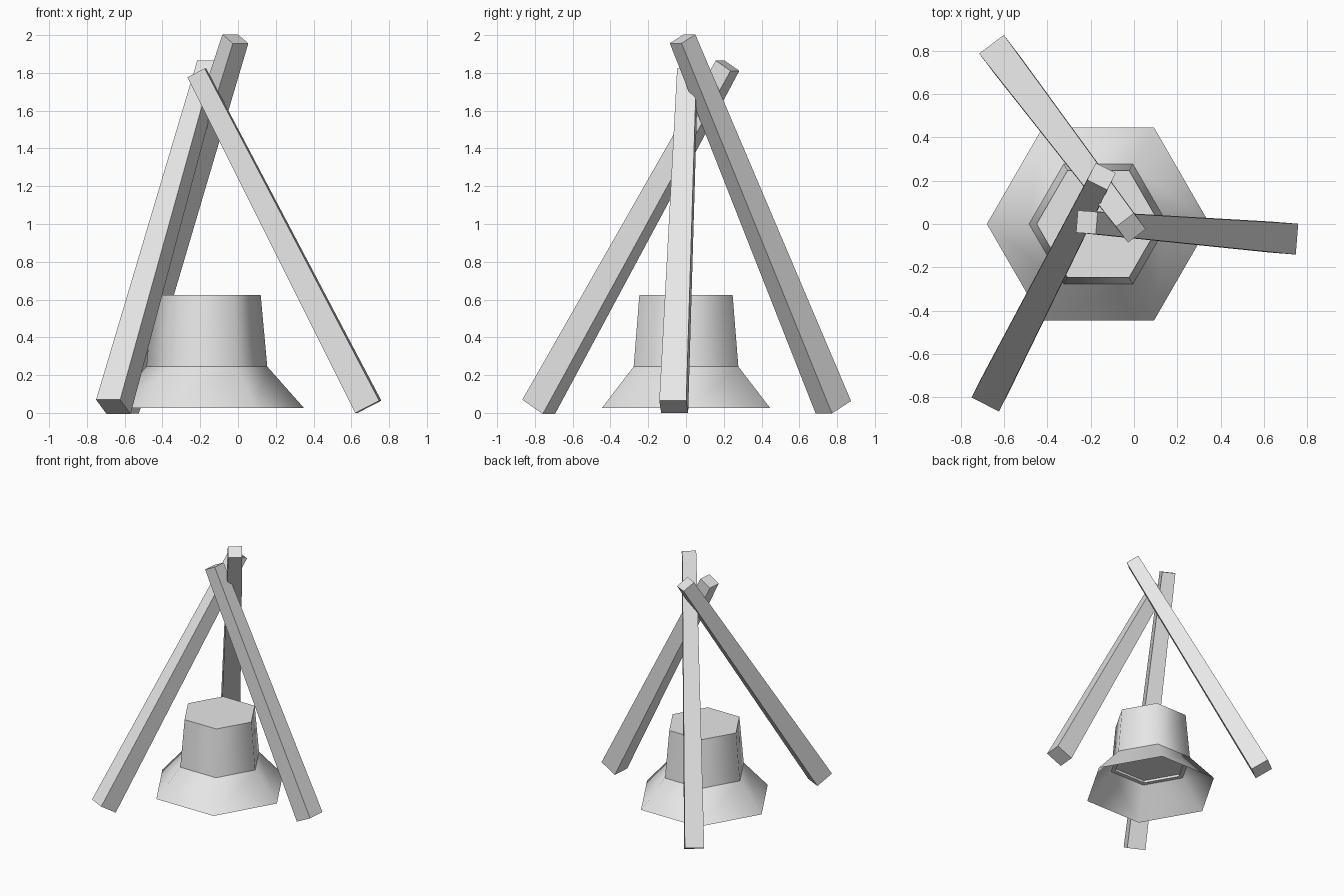
import bpy, bmesh, math
from mathutils import Vector

cube = bpy.data.objects.get("Cube")
if cube:
    bpy.data.objects.remove(cube, do_unlink=True)

# One plain grey for everything
grey = bpy.data.materials.new("plain_grey")
grey.use_nodes = True
grey.diffuse_color = (0.8, 0.8, 0.8, 1)
grey.node_tree.nodes["Principled BSDF"].inputs["Base Color"].default_value = (0.8, 0.8, 0.8, 1)


def finish(bm, name):
    mesh = bpy.data.meshes.new(name)
    bm.to_mesh(mesh)
    bm.free()
    mesh.materials.append(grey)
    obj = bpy.data.objects.new(name, mesh)
    bpy.context.collection.objects.link(obj)
    return obj


def ring(bm, center, u, v, radius, sides, turn=0.0):
    """A regular polygon of vertices in the plane of u and v."""
    angles = [turn + math.tau * i / sides for i in range(sides)]
    return [bm.verts.new(center + radius * (math.cos(a) * u + math.sin(a) * v)) for a in angles]


def bridge(bm, low, high, smooth=False):
    n = len(low)
    for i in range(n):
        j = (i + 1) % n
        face = bm.faces.new((low[i], low[j], high[j], high[i]))
        face.smooth = smooth


def beam(name, foot, top, foot_width=0.143, top_width=0.103):
    """Square tapered pole with one pair of sides kept level."""
    foot, top = Vector(foot), Vector(top)
    axis = (top - foot).normalized()
    side = axis.cross(Vector((0, 0, 1))).normalized()
    out = axis.cross(side)
    bm = bmesh.new()
    ends = [ring(bm, c, side, out, w / math.sqrt(2), 4, math.pi / 4)
            for c, w in ((foot, foot_width), (top, top_width))]
    bridge(bm, *ends)
    for end in ends:
        bm.faces.new(end)
    bmesh.ops.recalc_face_normals(bm, faces=bm.faces)
    finish(bm, name)


def hex_loft(name, profile, capped):
    """Six-sided loft through (radius, height) pairs, bottom to top."""
    bm = bmesh.new()
    rings = [ring(bm, Vector((-0.165, 0, z)), Vector((1, 0, 0)), Vector((0, 1, 0)), r, 6)
             for r, z in profile]
    for low, high in zip(rings, rings[1:]):
        # only the tall outer walls are softly shaded
        bridge(bm, low, high, smooth=abs(high[0].co.z - low[0].co.z) > 0.1)
    if capped:
        bm.faces.new(rings[0])
        bm.faces.new(rings[-1])
        bmesh.ops.recalc_face_normals(bm, faces=bm.faces)
    finish(bm, name)


# Three leaning poles that cross near the top
beam("left_pole", (0.69, -0.065, 0.032), (-0.218, 0.008, 1.80))
beam("back_pole", (-0.62, 0.78, 0.03), (-0.014, -0.018, 1.98))
beam("front_pole", (-0.66, -0.78, 0.032), (-0.15, 0.22, 1.838))

# Bell: closed body with a shallow recess below, and a flared open skirt
hex_loft("bell_body", [(0.285, 0.265), (0.285, 0.246), (0.32, 0.245), (0.285, 0.625)], True)
hex_loft("bell_skirt", [(0.515, 0.025), (0.32, 0.245)], False)
